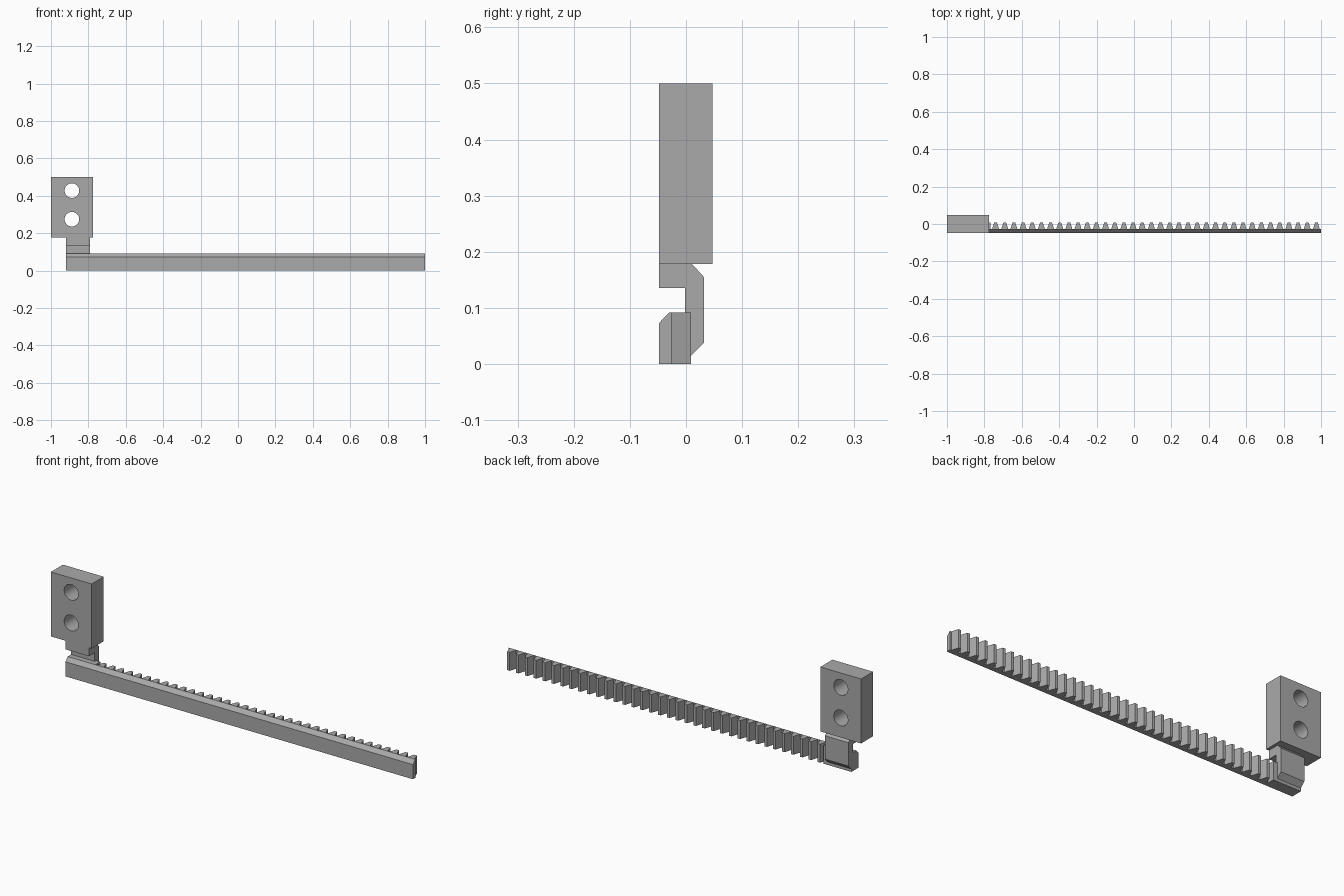
import bpy, bmesh
from mathutils import Matrix, Vector

cube = bpy.data.objects.get("Cube")
if cube:
    bpy.data.objects.remove(cube, do_unlink=True)

grey = bpy.data.materials.new("plain grey")
grey.use_nodes = True
colour = (0.4, 0.4, 0.4, 1)
grey.diffuse_color = colour
grey.node_tree.nodes["Principled BSDF"].inputs["Base Color"].default_value = colour


def prism(name, profile, offset):
    """Extrude a closed profile of 3D points along offset."""
    bm = bmesh.new()
    face = bm.faces.new([bm.verts.new(p) for p in profile])
    ext = bmesh.ops.extrude_face_region(bm, geom=[face])
    verts = [g for g in ext["geom"] if isinstance(g, bmesh.types.BMVert)]
    bmesh.ops.translate(bm, verts=verts, vec=Vector(offset))
    bmesh.ops.recalc_face_normals(bm, faces=bm.faces[:])
    mesh = bpy.data.meshes.new(name)
    bm.to_mesh(mesh)
    bm.free()
    mesh.materials.append(grey)
    obj = bpy.data.objects.new(name, mesh)
    bpy.context.collection.objects.link(obj)
    return obj


def along_x(name, yz, x0, x1):
    return prism(name, [(x0, y, z) for y, z in yz], (x1 - x0, 0, 0))


FRONT, ROOT, TIP, HEIGHT = -0.048, -0.026, 0.009, 0.092
LEFT_END = -0.92

# Rack bar with a chamfered upper front edge
along_x("rack_bar", [(FRONT, 0), (ROOT, 0), (ROOT, HEIGHT), (-0.03, HEIGHT),
                     (FRONT, 0.073)], LEFT_END, 1.0)

# Solid bar end below the neck
along_x("bar_end", [(ROOT, 0), (TIP, 0), (TIP, HEIGHT), (ROOT, HEIGHT)],
        LEFT_END, -0.767)

# Row of rack teeth as one zigzag profile
PITCH, COUNT, FIRST = 0.049, 36, -0.74
outline = []
for i in range(COUNT):
    x = FIRST + i * PITCH
    outline += [(x - 0.018, ROOT, 0), (x - 0.007, TIP, 0),
                (x + 0.007, TIP, 0), (x + 0.018, ROOT, 0)]
back = ROOT - 0.005
outline += [(outline[-1][0], back, 0), (outline[0][0], back, 0)]
# Keep the hidden backing just below the chamfered top
prism("rack_teeth", [(x, max(y, -0.029), z) for x, y, z in outline], (0, 0, HEIGHT))

# Hooked neck joining the bar to the mounting block
along_x("neck", [(FRONT, 0.18), (0.009, 0.18), (0.032, 0.155), (0.032, 0.038),
                 (TIP, 0.015), (-0.002, 0.015), (-0.002, 0.135), (FRONT, 0.135)],
        LEFT_END, -0.79)

# Mounting block with two through holes
block = along_x("mounting_block", [(FRONT, 0.178), (0.047, 0.178),
                                   (0.047, 0.5), (FRONT, 0.5)], -1.0, -0.775)
for z in (0.275, 0.428):
    bpy.ops.mesh.primitive_cylinder_add(vertices=48, radius=0.039, depth=0.4,
                                        location=(-0.888, 0, z),
                                        rotation=(1.5708, 0, 0))
    cutter = bpy.context.object
    cutter.name = "hole_cutter"
    cutter.hide_render = True
    cutter.data.materials.append(grey)
    cut = block.modifiers.new("hole", "BOOLEAN")
    cut.operation = "DIFFERENCE"
    cut.solver = "EXACT"
    cut.object = cutter
    bpy.ops.object.select_all(action="DESELECT")
    block.select_set(True)
    bpy.context.view_layer.objects.active = block
    bpy.ops.object.modifier_apply(modifier=cut.name)
    bpy.data.objects.remove(cutter, do_unlink=True)
bpy.ops.object.shade_smooth_by_angle(angle=0.5)
